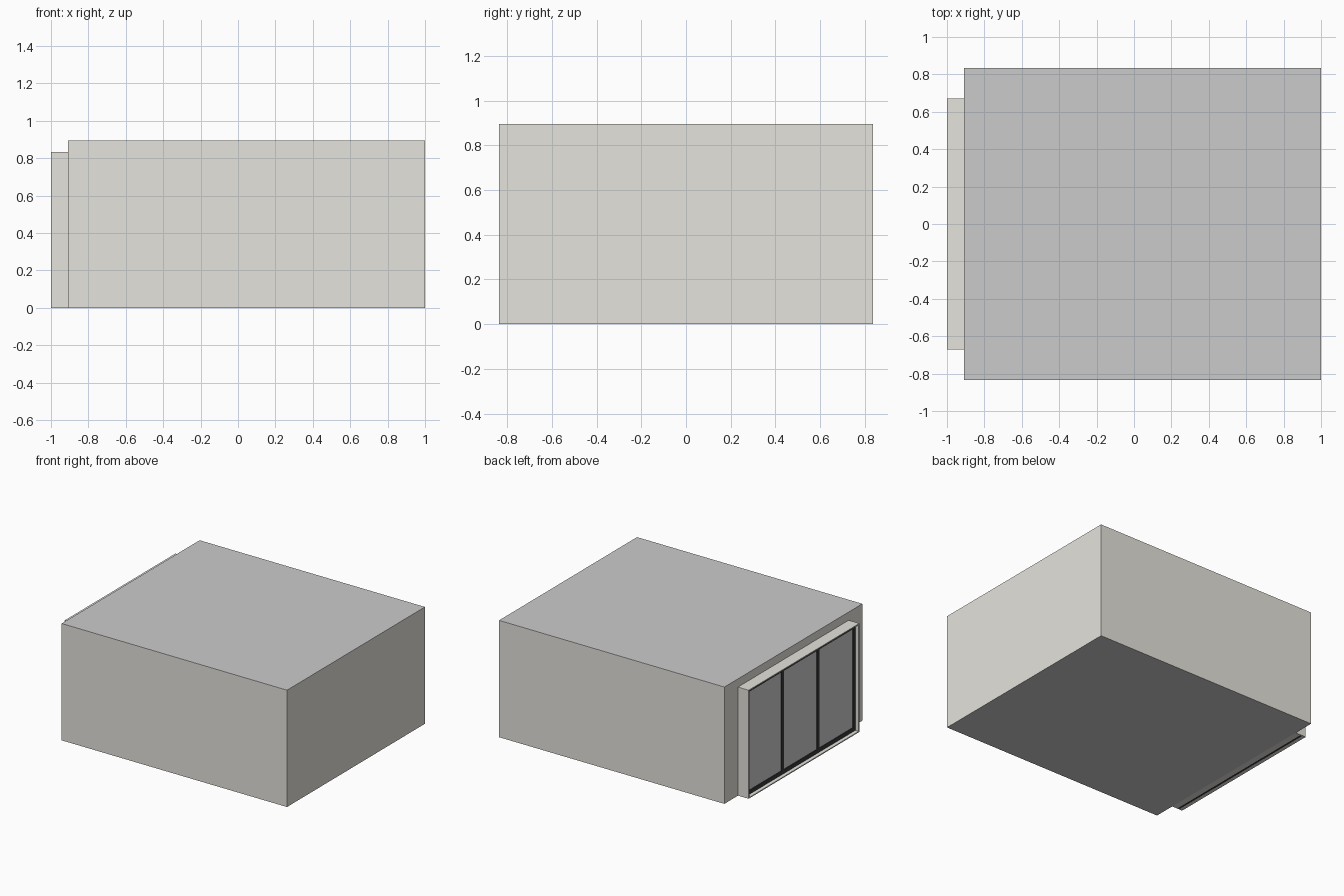
import bpy, bmesh
from mathutils import Vector

if "Cube" in bpy.data.objects:
    bpy.data.objects.remove(bpy.data.objects["Cube"])


def material(name, rgb):
    m = bpy.data.materials.new(name)
    m.diffuse_color = (*rgb, 1)
    m.use_nodes = True
    m.node_tree.nodes["Principled BSDF"].inputs["Base Color"].default_value = m.diffuse_color
    return m


WALL = material("warm_wall", (0.79, 0.77, 0.72))
GREY = material("panel_grey", (0.6, 0.6, 0.6))
DARK = material("dark_bar", (0.04, 0.04, 0.04))


def box(name, lo, hi, mat):
    """Axis-aligned box given by its two opposite corners."""
    lo, hi = Vector(lo), Vector(hi)
    bm = bmesh.new()
    bmesh.ops.create_cube(bm, size=1)
    for v in bm.verts:
        v.co = (lo + hi) / 2 + v.co * (hi - lo)
    me = bpy.data.meshes.new(name)
    bm.to_mesh(me)
    bm.free()
    me.materials.append(mat)
    ob = bpy.data.objects.new(name, me)
    bpy.context.collection.objects.link(ob)
    return ob


# Main building: warm walls, grey roof and floor
body = box("building_body", (-0.91, -0.835, 0), (1, 0.835, 0.895), WALL)
body.data.materials.append(GREY)
for p in body.data.polygons:
    if abs(p.normal.z) > 0.5:
        p.material_index = 1

# Thin surround projecting from the left wall
X0, X1, W, H, T = -1.0, -0.91, 0.67, 0.832, 0.008
FRONT, BACK = -0.972, -0.955   # depth of the window bars
box("surround_head", (X0, -W, H - T), (X1, W, H), WALL)
for side, name in ((-1, "right"), (1, "left")):
    ys = sorted((side * W, side * (W - T)))
    box("surround_jamb_" + name, (X0, ys[0], 0), (X1, ys[1], H - T), WALL)
box("surround_sill", (X0, -W + T, 0), (FRONT, W - T, T), WALL)
box("surround_back_sill", (BACK, -W + T, 0), (X1, W - T, T), WALL)

# Dark window bars: bottom and top rails, four evenly spaced posts
B = 0.03
Y = W - T
box("bottom_rail", (FRONT, -Y, 0), (BACK, Y, T + B), DARK)
box("top_rail", (FRONT, -Y, H - T - B), (BACK, Y, H - T), DARK)
pitch = (2 * Y - B) / 3
posts = [-Y + i * pitch for i in range(4)]
for i, y in enumerate(posts):
    box(f"post_{i + 1}", (FRONT, y, T + B), (BACK, y + B, H - T - B), DARK)

# Three grey panels set just behind the face of the bars
for i, y in enumerate(posts[:3]):
    box(f"window_panel_{i + 1}", (FRONT + 0.005, y + B, T + B),
        (BACK - 0.003, y + pitch, H - T - B), GREY)
